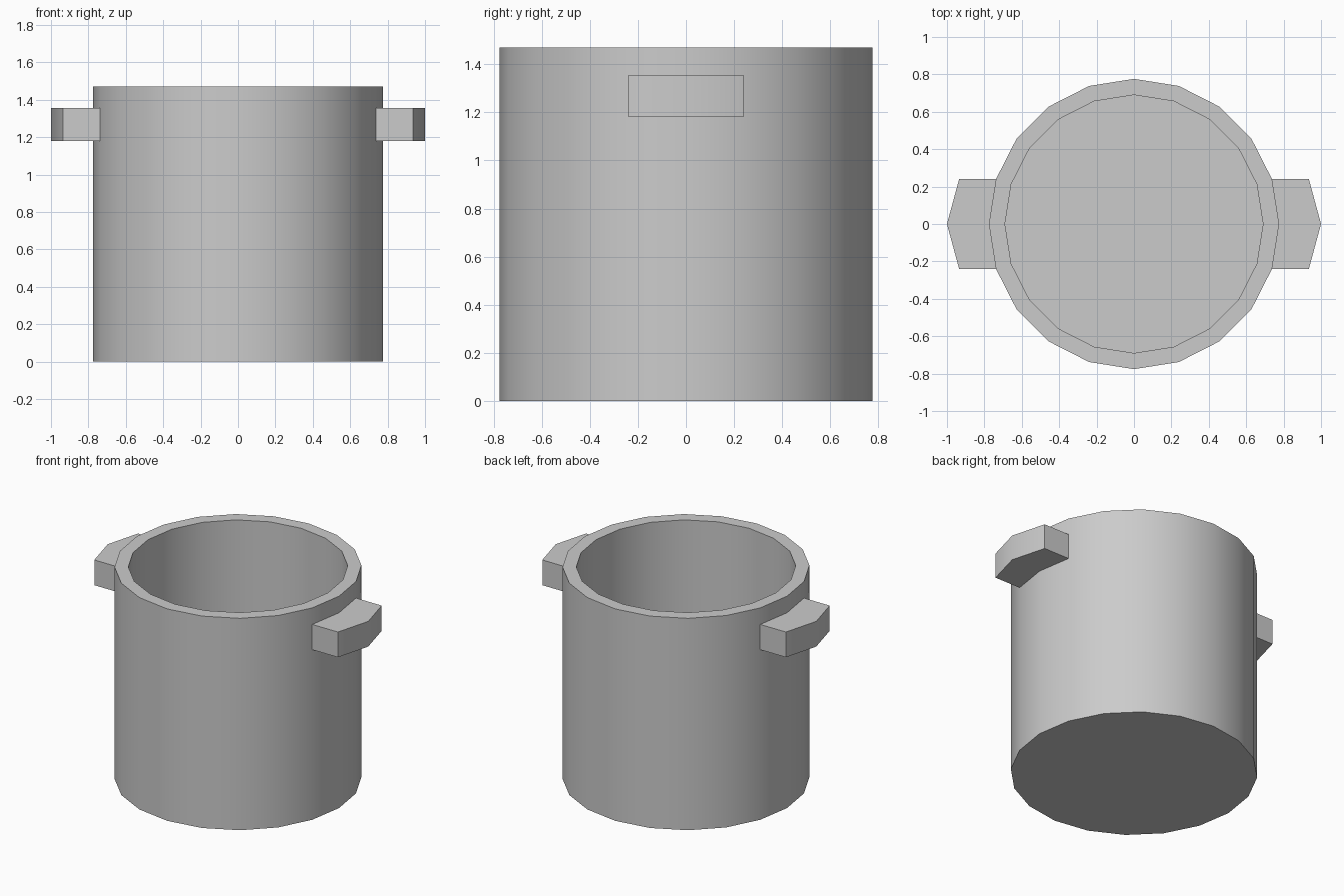
import bpy, bmesh
from math import sin, cos, pi, radians

if "Cube" in bpy.data.objects:
    bpy.data.objects.remove(bpy.data.objects["Cube"])

SIDES = 20
R_OUT, R_IN = 0.776, 0.69
HEIGHT, FLOOR = 1.47, 0.09


def make_object(name, bm):
    bmesh.ops.recalc_face_normals(bm, faces=bm.faces)
    mesh = bpy.data.meshes.new(name)
    bm.to_mesh(mesh)
    bm.free()
    obj = bpy.data.objects.new(name, mesh)
    bpy.context.collection.objects.link(obj)
    return obj


def smooth(obj):
    bpy.ops.object.select_all(action='DESELECT')
    obj.select_set(True)
    bpy.context.view_layer.objects.active = obj
    bpy.ops.object.shade_smooth_by_angle(angle=radians(35))


# Pot body: outer wall, flat rim, inner wall and floor as one closed shell
bm = bmesh.new()
rings = []
for r, z in [(R_OUT, 0), (R_OUT, HEIGHT), (R_IN, HEIGHT), (R_IN, FLOOR)]:
    rings.append([bm.verts.new((r * cos(2 * pi * i / SIDES),
                                r * sin(2 * pi * i / SIDES), z))
                  for i in range(SIDES)])
for a, b in zip(rings, rings[1:]):
    for i in range(SIDES):
        j = (i + 1) % SIDES
        bm.faces.new((a[i], a[j], b[j], b[i]))
bm.faces.new(rings[0])
bm.faces.new(rings[-1])
smooth(make_object("pot_body", bm))

# Side handles: solid five-cornered block sunk into the wall, mirrored in x
bm = bmesh.new()
outline = [(0.72, -0.24), (0.935, -0.24), (1.0, 0), (0.935, 0.24), (0.72, 0.24)]
base = bm.faces.new([bm.verts.new((x, y, 1.18)) for x, y in outline])
top = bmesh.ops.extrude_face_region(bm, geom=[base], use_keep_orig=True)
bmesh.ops.translate(bm, vec=(0, 0, 0.175),
                    verts=[v for v in top["geom"] if isinstance(v, bmesh.types.BMVert)])
handles = make_object("handles", bm)
smooth(handles)
handles.modifiers.new("mirror", 'MIRROR').use_axis[0] = True
